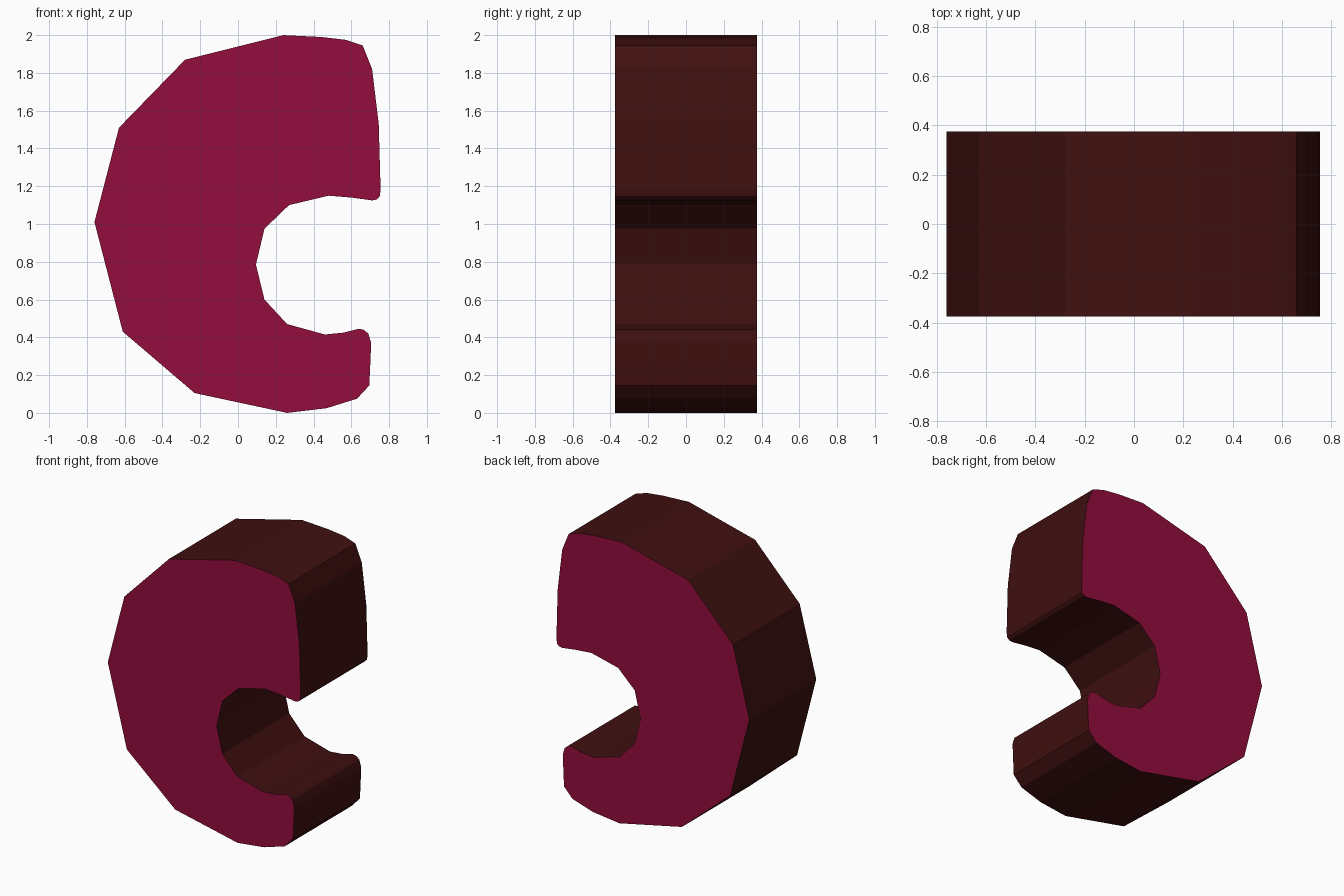
import bpy
import bmesh

cube = bpy.data.objects.get("Cube")
if cube:
    bpy.data.objects.remove(cube, do_unlink=True)


def make_material(name, colour):
    """Plain flat colour for viewport and render."""
    mat = bpy.data.materials.new(name)
    mat.use_nodes = True
    mat.diffuse_color = (*colour, 1)
    shader = mat.node_tree.nodes["Principled BSDF"]
    shader.inputs["Base Color"].default_value = (*colour, 1)
    shader.inputs["Roughness"].default_value = 0.8
    return mat


def extrude_profile(name, profile, depth, face_mat, side_mat):
    """Extrude an x-z outline along y, with end caps and rim coloured apart."""
    bm = bmesh.new()
    front = bm.faces.new([bm.verts.new((x, -depth / 2, z)) for x, z in profile])
    extruded = bmesh.ops.extrude_face_region(bm, geom=[front], use_keep_orig=True)
    moved = [v for v in extruded["geom"] if isinstance(v, bmesh.types.BMVert)]
    bmesh.ops.translate(bm, verts=moved, vec=(0, depth, 0))
    bmesh.ops.recalc_face_normals(bm, faces=bm.faces)
    for face in bm.faces:
        face.material_index = 0 if abs(face.normal.y) > 0.5 else 1
    mesh = bpy.data.meshes.new(name)
    bm.to_mesh(mesh)
    bm.free()
    mesh.materials.append(face_mat)
    mesh.materials.append(side_mat)
    obj = bpy.data.objects.new(name, mesh)
    bpy.context.collection.objects.link(obj)
    return obj


crimson = make_material("crimson", (0.29, 0.004, 0.047))
maroon = make_material("dark maroon", (0.05, 0.005, 0.005))

# Faceted outer back, upper and lower
outer_back = [(-.23, .105), (-.61, .43), (-.76, 1.01), (-.63, 1.51), (-.28, 1.87)]
# Thick upper arm, from its crown down to the rounded tip
upper_arm = [(.24, 2), (.44, 1.99), (.57, 1.975), (.66, 1.945), (.71, 1.82),
             (.745, 1.53), (.755, 1.18), (.75, 1.145), (.735, 1.13), (.71, 1.125)]
# Inner hollow
hollow = [(.6, 1.14), (.48, 1.15), (.27, 1.1), (.14, .975), (.095, .785),
          (.14, .6), (.26, .47), (.46, .415), (.56, .425)]
# Slim lower arm with its rounded tip
lower_arm = [(.64, .445), (.665, .44), (.69, .42), (.705, .37), (.7, .25),
             (.695, .145), (.63, .075), (.47, .025), (.26, 0)]

extrude_profile("curved_hook_block", outer_back + upper_arm + hollow + lower_arm,
                0.75, crimson, maroon)
